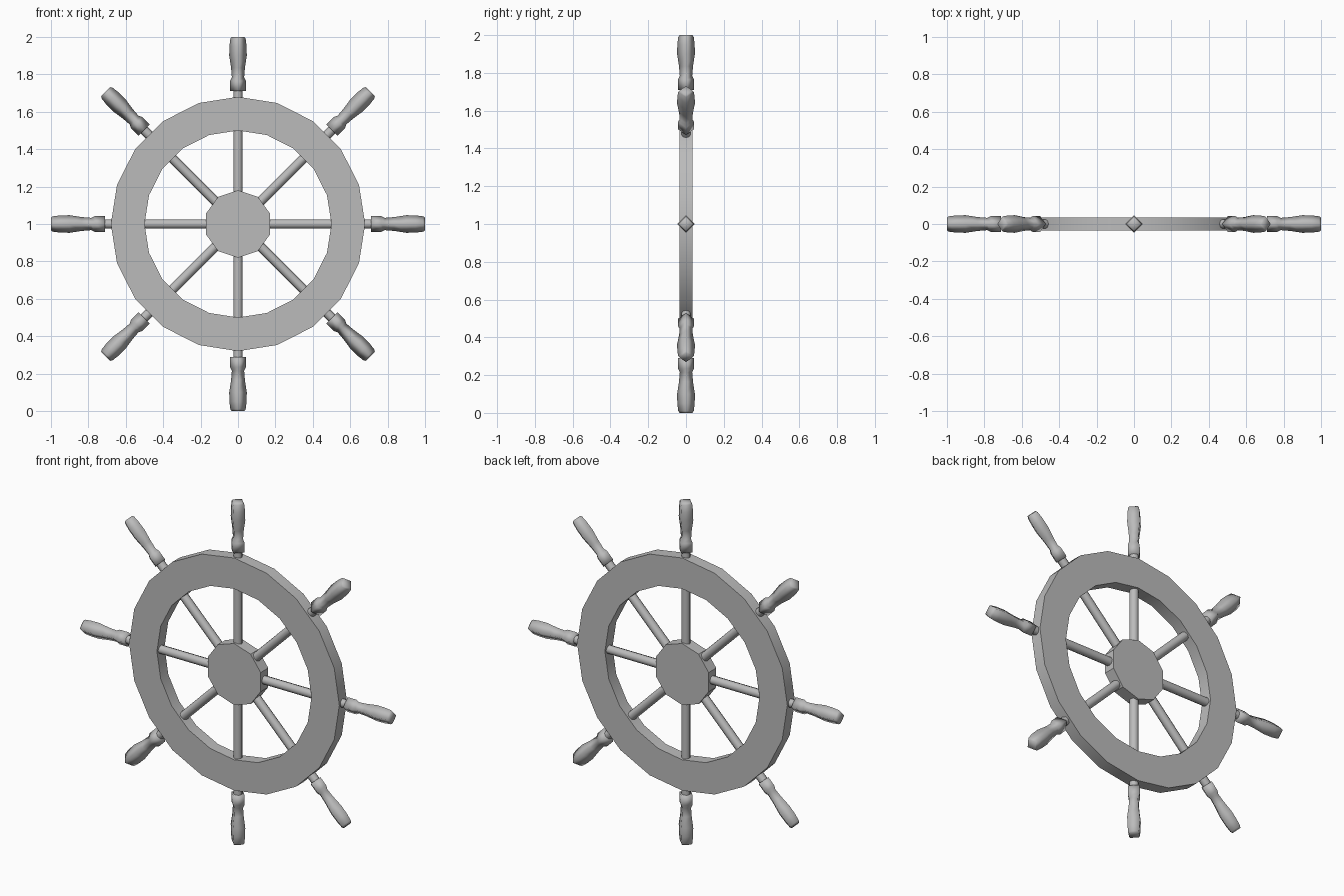
import bpy, bmesh
from math import sin, cos, pi, radians
from mathutils import Matrix

if "Cube" in bpy.data.objects:
    bpy.data.objects.remove(bpy.data.objects["Cube"])

grey = bpy.data.materials.new("plain grey")
grey.use_nodes = True
colour = (0.5, 0.5, 0.5, 1)
grey.diffuse_color = colour
grey.node_tree.nodes["Principled BSDF"].inputs["Base Color"].default_value = colour

CENTRE = Matrix.Translation((0, 0, 1))


def lathe(name, profile, sides, matrix, smooth, closed=False):
    """Revolve (radius, height) points about z, then place the result."""
    bm = bmesh.new()
    rings = [[bm.verts.new((r * cos(2 * pi * i / sides), r * sin(2 * pi * i / sides), h))
              for i in range(sides)] for r, h in profile]
    pairs = list(zip(rings, rings[1:]))
    if closed:
        pairs.append((rings[-1], rings[0]))
    else:
        bm.faces.new(rings[0])
        bm.faces.new(rings[-1])
    for a, b in pairs:
        for i in range(sides):
            j = (i + 1) % sides
            bm.faces.new((a[i], a[j], b[j], b[i]))
    bmesh.ops.recalc_face_normals(bm, faces=bm.faces)
    mesh = bpy.data.meshes.new(name)
    bm.to_mesh(mesh)
    bm.free()
    mesh.materials.append(grey)
    ob = bpy.data.objects.new(name, mesh)
    ob.matrix_world = matrix
    bpy.context.collection.objects.link(ob)
    bpy.ops.object.select_all(action="DESELECT")
    ob.select_set(True)
    bpy.context.view_layer.objects.active = ob
    bpy.ops.object.shade_smooth_by_angle(angle=radians(smooth))


# Rim and hub: flat-faced discs turned to face the front
facing = CENTRE @ Matrix.Rotation(radians(90), 4, "X")
HALF = 0.035
lathe("rim", [(0.5, -HALF), (0.68, -HALF), (0.68, HALF), (0.5, HALF)], 20, facing, 30, True)
lathe("hub", [(0.18, -HALF), (0.18, HALF)], 10,
      facing @ Matrix.Rotation(radians(90), 4, "Z"), 30)

# Eight spokes, each ending in a four-sided turned grip
grip = [(0.043, 0.71), (0.043, 0.765), (0.033, 0.785), (0.037, 0.835),
        (0.047, 0.9), (0.046, 0.95), (0.041, 0.99), (0.034, 1.0)]
for n in range(8):
    turn = CENTRE @ Matrix.Rotation(n * pi / 4, 4, "Y")
    lathe(f"spoke_{n + 1}", [(0.025, 0.1), (0.025, 0.73)], 8, turn, 50)
    lathe(f"handle_{n + 1}", grip, 4, turn, 91)
